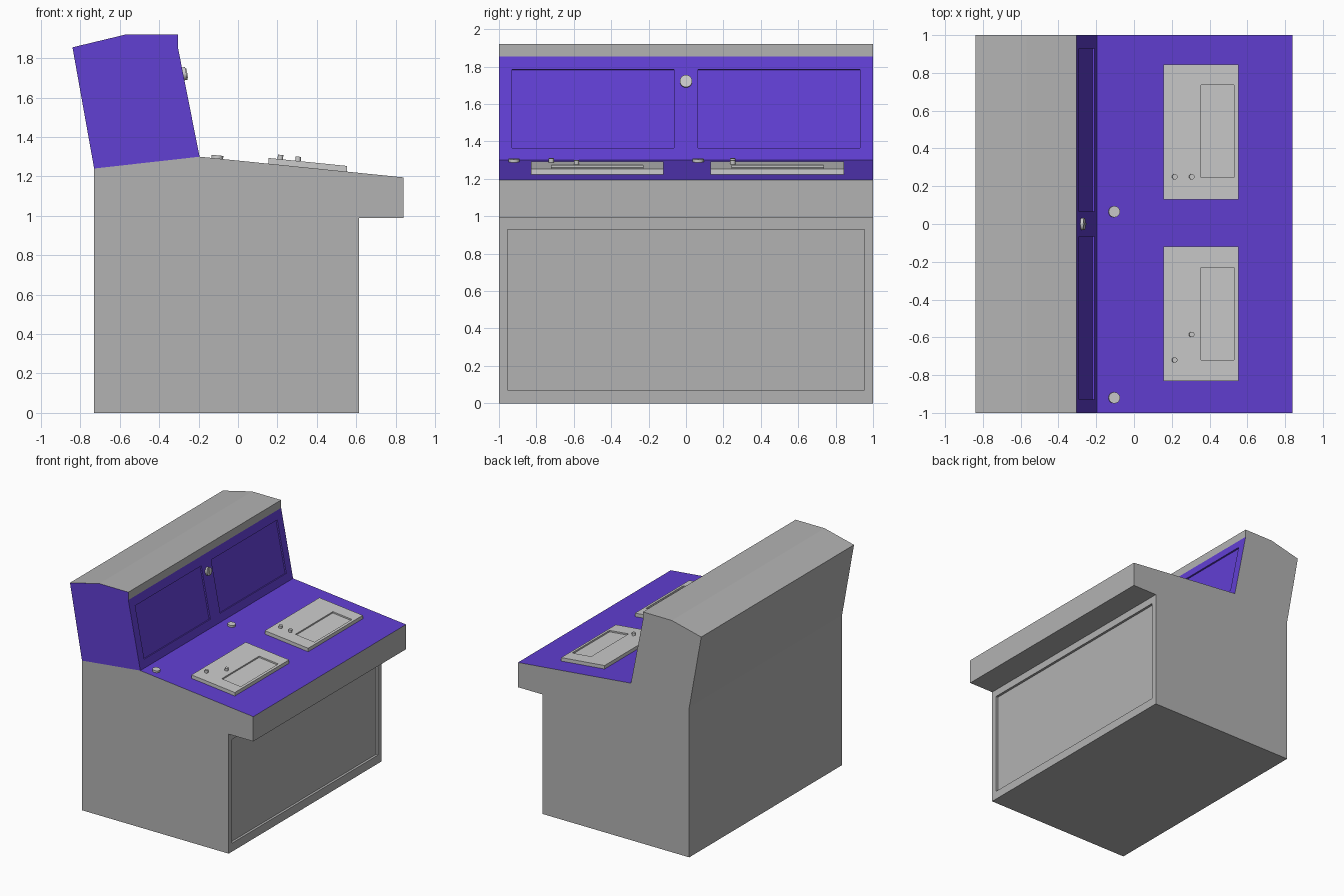
import bpy, bmesh, math
from mathutils import Vector

if "Cube" in bpy.data.objects:
    bpy.data.objects.remove(bpy.data.objects["Cube"])

purple = bpy.data.materials.new("purple")
purple.diffuse_color = (0.12, 0.05, 0.65, 1)
purple.use_nodes = True
purple.node_tree.nodes["Principled BSDF"].inputs["Base Color"].default_value = purple.diffuse_color
grey = bpy.data.materials.new("grey")
grey.diffuse_color = (0.45, 0.45, 0.45, 1)
grey.use_nodes = True
grey.node_tree.nodes["Principled BSDF"].inputs["Base Color"].default_value = grey.diffuse_color


def prism(profile, y0, y1):
    """Extrude an xz profile along y; returns bmesh, side faces, end caps, rings."""
    bm = bmesh.new()
    a = [bm.verts.new((x, y0, z)) for x, z in profile]
    b = [bm.verts.new((x, y1, z)) for x, z in profile]
    n = len(profile)
    sides = [bm.faces.new((a[i], a[(i + 1) % n], b[(i + 1) % n], b[i])) for i in range(n)]
    caps = [bm.faces.new(a), bm.faces.new(b[::-1])]
    bmesh.ops.recalc_face_normals(bm, faces=bm.faces[:])
    return bm, sides, caps, (a, b)


def recess(bm, face, ylim, alim, axis, depth):
    """Sink a rectangle into a face, bounded in y and in x (0) or z (2)."""
    face.normal_update()
    n, p = face.normal.copy(), face.calc_center_median()
    bmesh.ops.inset_individual(bm, faces=[face], thickness=0.02)
    mid = face.calc_center_median()
    other = 2 - axis
    for v in face.verts:
        y = ylim[1] if v.co.y > mid.y else ylim[0]
        a = alim[1] if v.co[axis] > mid[axis] else alim[0]
        v.co.y, v.co[axis] = y, a
        v.co[other] = p[other] - (n.y * (y - p.y) + n[axis] * (a - p[axis])) / n[other]
    face.normal_update()
    bmesh.ops.inset_individual(bm, faces=[face], thickness=0, depth=-depth)


def finish(bm, name, mats=()):
    me = bpy.data.meshes.new(name)
    bm.to_mesh(me)
    bm.free()
    for m in mats:
        me.materials.append(m)
    ob = bpy.data.objects.new(name, me)
    bpy.context.collection.objects.link(ob)
    return ob


def desk_z(x):
    return 1.30 - (x + 0.195) * 0.105 / 1.035


def disc(name, loc, r, h, tilt):
    bpy.ops.mesh.primitive_cylinder_add(vertices=20, radius=r, depth=h, location=loc, rotation=(0, tilt, 0))
    bpy.context.object.name = name
    bpy.ops.object.shade_smooth_by_angle(angle=math.radians(40))


# console body: pedestal, sloped desk and leaning back box in one profile
profile = [(-0.73, 0), (0.615, 0), (0.615, 0.99), (0.84, 0.99), (0.84, 1.195), (-0.195, 1.30),
           (-0.305, 1.855), (-0.305, 1.92), (-0.57, 1.92), (-0.84, 1.855), (-0.73, 1.24)]
bm, sides, caps, rings = prism(profile, -1, 1)
desk, back = sides[4], sides[5]
desk.material_index = back.material_index = 1

# purple upper end on the front side only
for cap, ring in zip(caps, rings):
    bmesh.utils.face_split(cap, ring[5], ring[10])
bm.normal_update()
for f in bm.faces:
    if f.normal.y < -0.9 and f.calc_center_median().z > 1.25:
        f.material_index = 1

# lower access panel
recess(bm, sides[1], (-0.955, 0.955), (0.07, 0.93), 2, 0.02)

# two screens on the leaning face
bmesh.ops.bisect_plane(bm, geom=[back] + back.edges[:] + back.verts[:],
                       plane_co=(0, 0, 0), plane_no=(0, 1, 0))
bm.normal_update()
halves = [f for f in bm.faces if f.normal.x > 0.9 and 1.3 < f.calc_center_median().z < 1.8]
for f in halves:
    s = f.calc_center_median().y
    recess(bm, f, (0.065, 0.93) if s > 0 else (-0.93, -0.065), (1.365, 1.785), 2, 0.012)
finish(bm, "console_body", (grey, purple))

# raised control plates with sunken windows
for name, y0, y1, wy in (("control_plate_left", -0.83, -0.12, (-0.72, -0.23)),
                         ("control_plate_right", 0.13, 0.845, (0.245, 0.735))):
    x0, x1, t = 0.155, 0.552, 0.029
    bm, sides, _, _ = prism([(x0, desk_z(x0) - 0.004), (x1, desk_z(x1) - 0.004),
                             (x1, desk_z(x1) + t), (x0, desk_z(x0) + t)], y0, y1)
    recess(bm, sides[2], wy, (0.355, 0.53), 0, 0.012)
    finish(bm, name)

# small buttons on the plates, larger buttons on the desk
slope = math.atan2(0.105, 1.035)
for i, (x, y) in enumerate(((0.215, 0.25), (0.305, 0.25), (0.215, -0.72), (0.305, -0.585))):
    disc(f"plate_button_{i + 1}", (x, y, desk_z(x) + 0.036), 0.014, 0.03, slope)
for i, y in enumerate((-0.92, 0.065)):
    disc(f"desk_button_{i + 1}", (-0.105, y, desk_z(-0.105) + 0.006), 0.03, 0.02, slope)

# round knob with a grip ridge between the screens
normal = Vector((0.555, 0, 0.11)).normalized()
tilt = math.atan2(0.555, 0.11)
base = Vector((-0.278, 0, 1.72))
disc("knob", base + normal * 0.006, 0.033, 0.02, tilt)
bpy.ops.mesh.primitive_cube_add(size=1, location=base + normal * 0.017, rotation=(0, tilt, 0))
ridge = bpy.context.object
ridge.name = "knob_ridge"
ridge.scale = (0.05, 0.012, 0.008)
